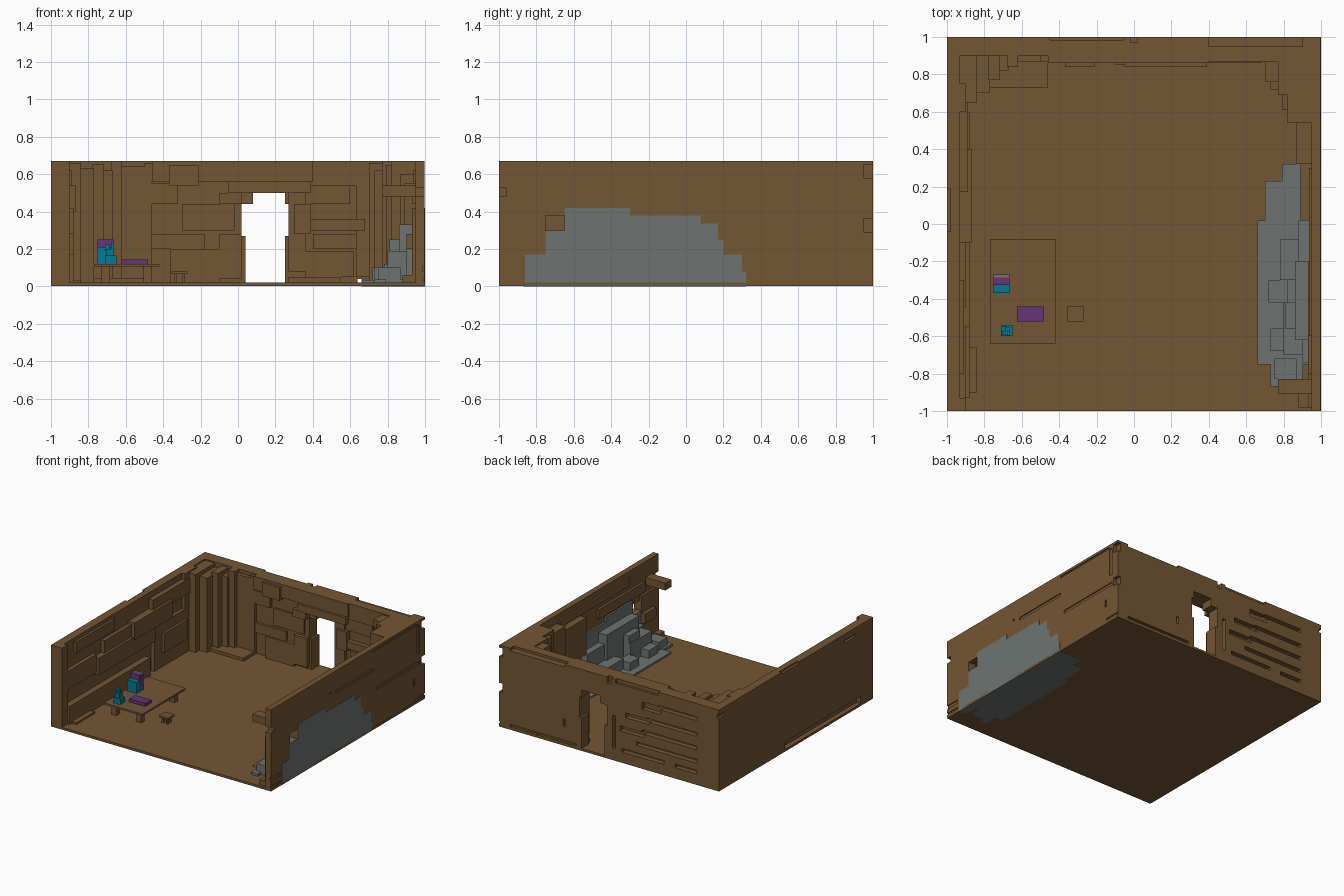
import bpy, bmesh
from mathutils import Matrix, Vector

cube = bpy.data.objects.get("Cube")
if cube:
    bpy.data.objects.remove(cube, do_unlink=True)


def material(name, rgb):
    m = bpy.data.materials.new(name)
    m.use_nodes = True
    m.diffuse_color = (*rgb, 1)
    bsdf = m.node_tree.nodes["Principled BSDF"]
    bsdf.inputs["Base Color"].default_value = (*rgb, 1)
    bsdf.inputs["Roughness"].default_value = 0.9
    return m


BROWN = material("brown", (0.175, 0.093, 0.034))
GREY = material("grey", (0.155, 0.175, 0.168))
PURPLE = material("purple", (0.14, 0.033, 0.19))
TEAL = material("teal", (0.0, 0.2, 0.3))


def boxes(name, mat, *dims):
    """One object made of boxes, each (x0, x1, y0, y1, z0, z1)."""
    bm = bmesh.new()
    for x0, x1, y0, y1, z0, z1 in dims:
        centre = Vector((x0 + x1, y0 + y1, z0 + z1)) / 2
        bmesh.ops.create_cube(bm, size=1, matrix=Matrix.Translation(centre)
                              @ Matrix.Diagonal((x1 - x0, y1 - y0, z1 - z0, 1)))
    mesh = bpy.data.meshes.new(name)
    bm.to_mesh(mesh)
    bm.free()
    mesh.materials.append(mat)
    ob = bpy.data.objects.new(name, mesh)
    bpy.context.collection.objects.link(ob)
    return ob


def cut(target, *dims):
    """Cut box-shaped openings and grooves out of a part."""
    cutter = boxes("cutter", BROWN, *dims)
    cutter.hide_render = True
    mod = target.modifiers.new("cut", "BOOLEAN")
    mod.object, mod.operation, mod.solver = cutter, "DIFFERENCE", "EXACT"
    mod.use_self = True
    bpy.context.view_layer.objects.active = target
    bpy.ops.object.modifier_apply(modifier=mod.name)
    bpy.data.objects.remove(cutter, do_unlink=True)


def wall_x(y0, y1, z0, z1, x=0.99):
    return (x, 1.1, y0, y1, z0, z1)


def slot_back(x0, x1, z0, z1, depth=0.04):
    return (x0, x1, 1 - depth, 1.1, z0, z1)


H = 0.67
F = 0.02   # floor top

boxes("floor", BROWN, (-1, 1, -1, 1, 0.001, F))

# Back wall with doorway, peep hole and outside slots
back = boxes("back_wall", BROWN, (-0.95, 0.96, 0.9, 1, F, H))
cut(back,
    (0.04, 0.25, 0.8, 1.1, 0, 0.3), (0.02, 0.27, 0.8, 1.1, 0.27, 0.44),
    (0.08, 0.25, 0.8, 1.1, 0.4, 0.5), (0.64, 0.66, 0.8, 1.1, 0, 0.04))
cut(back,
    slot_back(-0.8, -0.45, 0.53, 0.56), slot_back(-0.47, -0.3, 0.49, 0.55),
    slot_back(-0.8, -0.35, 0.4, 0.43), slot_back(-0.37, -0.15, 0.38, 0.42),
    slot_back(-0.8, -0.3, 0.29, 0.32), slot_back(-0.32, -0.1, 0.26, 0.3),
    slot_back(-0.8, -0.25, 0.18, 0.21), slot_back(-0.5, -0.12, 0.09, 0.12),
    slot_back(-0.8, -0.6, 0.09, 0.12), slot_back(-0.06, -0.03, 0.1, 0.37),
    slot_back(0.4, 0.42, 0.16, 0.22), slot_back(0.3, 0.9, 0.025, 0.045, 0.02),
    slot_back(-0.45, -0.06, 0.64, 0.7, 0.02), slot_back(0.4, 0.9, 0.65, 0.7, 0.05),
    slot_back(-0.02, 0.02, 0.62, 0.7, 0.03))

# Stone panels on the inside of the back wall
boxes("back_wall_panels", BROWN,
      (-0.5, -0.46, 0.87, 0.91, F, 0.66), (-0.46, 0.4, 0.86, 0.91, 0.56, H),
      (-0.37, -0.21, 0.84, 0.91, 0.54, 0.65), (-0.05, 0.39, 0.84, 0.91, 0.5, 0.56),
      (-0.52, -0.32, 0.87, 0.91, 0.44, 0.55), (-0.3, -0.02, 0.885, 0.91, 0.3, 0.44),
      (-0.52, -0.18, 0.88, 0.91, 0.2, 0.28), (-0.1, 0.02, 0.87, 0.91, 0.04, 0.28),
      (-0.36, -0.1, 0.87, 0.91, F, 0.2), (-0.1, 0.02, 0.85, 0.91, 0.44, 0.5),
      (0.27, 0.36, 0.87, 0.91, 0.08, 0.5), (0.3, 0.39, 0.85, 0.91, 0.28, 0.44),
      (0.39, 0.73, 0.87, 0.91, 0.54, H), (0.36, 0.6, 0.88, 0.91, 0.44, 0.54),
      (0.38, 0.68, 0.86, 0.91, 0.3, 0.36), (0.4, 0.73, 0.88, 0.91, 0.2, 0.28),
      (0.36, 0.62, 0.87, 0.91, 0.05, 0.19), (0.27, 0.55, 0.86, 0.91, F, 0.05))

# Stepped stone pillars in the two back corners
boxes("back_left_corner", BROWN,
      (-0.95, -0.84, 0.65, 0.95, F, 0.66), (-0.86, -0.77, 0.7, 0.95, F, 0.63),
      (-0.78, -0.72, 0.77, 0.95, F, 0.655), (-0.73, -0.67, 0.82, 0.95, F, 0.62),
      (-0.68, -0.62, 0.84, 0.95, F, H), (-0.63, -0.5, 0.87, 0.95, F, 0.64),
      (-0.82, -0.46, 0.73, 0.9, F, 0.045))
boxes("back_right_corner", BROWN,
      (0.63, 0.98, 0.87, 0.95, 0.05, H), (0.7, 0.98, 0.76, 0.95, F, 0.66),
      (0.73, 0.98, 0.72, 0.9, F, 0.62), (0.77, 0.98, 0.69, 0.9, F, H),
      (0.79, 0.98, 0.61, 0.9, F, 0.65), (0.82, 0.98, 0.54, 0.9, F, H),
      (0.87, 0.98, 0.32, 0.6, F, 0.6), (0.89, 0.98, 0.02, 0.4, 0.25, 0.55))

# Left wall with a low outside recess
left = boxes("left_wall", BROWN, (-1, -0.93, -1, 1, F, H))
cut(left, (-1.1, -0.95, -0.84, 0.14, 0.0, 0.08),
    (-1.1, -0.98, -0.78, -0.62, 0.6, 0.62),
    (-1.1, -0.98, 0.93, 1.1, 0.6, 0.63),
    (-1.1, -0.98, -0.04, 0.19, 0.655, 0.7))

# Stone panels and low bench on the inside of the left wall
boxes("left_wall_panels", BROWN,
      (-0.94, -0.9, -1, -0.93, F, H), (-0.94, -0.9, -0.93, -0.55, 0.3, 0.45),
      (-0.94, -0.88, -0.55, 0.19, 0.28, 0.42), (-0.94, -0.9, -0.45, -0.1, 0.42, 0.52),
      (-0.94, -0.87, -0.1, 0.4, 0.4, 0.54), (-0.94, -0.89, 0.17, 0.65, 0.5, 0.62),
      (-0.94, -0.9, 0.2, 0.65, F, 0.38), (-0.94, -0.88, 0.3, 0.6, 0.14, 0.3),
      (-0.94, -0.91, -0.8, -0.3, 0.55, 0.64), (-0.94, -0.9, 0.6, 0.75, 0.3, H))
boxes("bench", BROWN, (-0.96, -0.88, -0.93, 0.12, F, 0.17),
      (-0.9, -0.84, -0.9, -0.66, F, 0.035))

# Right wall with grooves, notched ends and a projecting beam
right = boxes("right_wall", BROWN, (0.95, 0.998, -1, 1, F, H))
cut(right,
    wall_x(-0.15, 0.33, 0.48, 0.505), wall_x(0.37, 0.93, 0.31, 0.335),
    wall_x(0.33, 0.9, 0.635, 0.65), wall_x(0.85, 0.87, 0.15, 0.21),
    wall_x(-0.23, -0.21, 0.5, 0.52), wall_x(0.9, 0.93, 0.4, 0.63),
    wall_x(0.95, 1.1, 0.58, 0.65, 0.97), wall_x(0.95, 1.1, 0.29, 0.36, 0.97),
    wall_x(0.87, 1.1, 0.03, 0.045), wall_x(-1.1, -0.96, 0.48, 0.525, 0.9),
    wall_x(-1.1, -0.88, 0.03, 0.045), wall_x(-1.1, -0.88, 0.08, 0.11),
    wall_x(-0.75, -0.65, 0.3, 0.38, 0.9))
boxes("right_wall_panels", BROWN,
      (0.93, 0.96, -0.98, -0.75, 0.05, 0.42), (0.9, 0.96, -0.9, -0.75, 0.2, 0.28),
      (0.93, 0.96, -0.8, -0.2, 0.44, 0.52), (0.935, 0.96, -0.6, 0.3, 0.56, 0.62),
      (0.88, 0.96, -0.98, -0.91, F, 0.06))
boxes("wall_beam", BROWN, (0.77, 0.97, -0.91, -0.83, 0.48, 0.54))

# Grey rubble: a breach through the right wall, stepped along y
breach = [(-0.86, -0.75, 0.17), (-0.75, -0.65, 0.3), (-0.65, -0.3, 0.42),
          (-0.3, 0.08, 0.38), (0.08, 0.17, 0.335), (0.17, 0.2, 0.25),
          (0.2, 0.3, 0.17), (0.3, 0.32, 0.08)]
boxes("wall_breach", GREY, *[(0.935, 1, y0, y1, 0, z) for y0, y1, z in breach])
boxes("rubble_base", GREY,
      (0.66, 0.96, -0.75, 0.02, 0, 0.035), (0.7, 0.96, 0.02, 0.23, 0, 0.032),
      (0.79, 0.96, 0.23, 0.32, 0, 0.03), (0.73, 0.79, -0.87, -0.75, 0, 0.04),
      (0.79, 0.9, -0.83, -0.75, 0, 0.038))
boxes("rubble_blocks", GREY,
      (0.75, 0.87, -0.83, -0.72, F, 0.1), (0.73, 0.81, -0.68, -0.56, F, 0.1),
      (0.8, 0.9, -0.7, -0.42, F, 0.19), (0.81, 0.9, -0.56, -0.42, F, 0.25),
      (0.72, 0.82, -0.42, -0.3, F, 0.1), (0.78, 0.9, -0.3, -0.08, F, 0.12),
      (0.86, 0.95, -0.62, -0.2, F, 0.33), (0.88, 0.95, -0.2, 0.02, F, 0.25),
      (0.89, 0.95, 0.02, 0.2, F, 0.16), (0.9, 0.96, -0.74, -0.6, F, 0.2))


def legs(x0, x1, y0, y1, z, w):
    return [(x, x + w, y, y + w, F, z) for x in (x0, x1 - w) for y in (y0, y1 - w)]


# Table and stool
boxes("table", BROWN, (-0.77, -0.42, -0.64, -0.08, 0.105, 0.12),
      *legs(-0.73, -0.46, -0.6, -0.12, 0.11, 0.045))
boxes("stool", BROWN, (-0.355, -0.27, -0.52, -0.44, 0.065, 0.08),
      *legs(-0.34, -0.285, -0.505, -0.455, 0.07, 0.015))

# Things on the table
boxes("book", PURPLE, (-0.625, -0.48, -0.52, -0.44, 0.12, 0.145))
boxes("large_holder", TEAL, (-0.75, -0.665, -0.37, -0.325, 0.12, 0.21),
      (-0.75, -0.665, -0.33, -0.27, 0.12, 0.16))
boxes("holder_back", PURPLE, (-0.75, -0.665, -0.326, -0.285, 0.16, 0.25))
boxes("holder_rear_plate", GREY, (-0.75, -0.665, -0.286, -0.27, 0.16, 0.25))
boxes("small_cup", TEAL, (-0.71, -0.65, -0.6, -0.54, 0.12, 0.165),
      (-0.705, -0.665, -0.59, -0.55, 0.16, 0.2), (-0.71, -0.685, -0.575, -0.545, 0.19, 0.225),
      (-0.68, -0.665, -0.595, -0.57, 0.19, 0.235))
